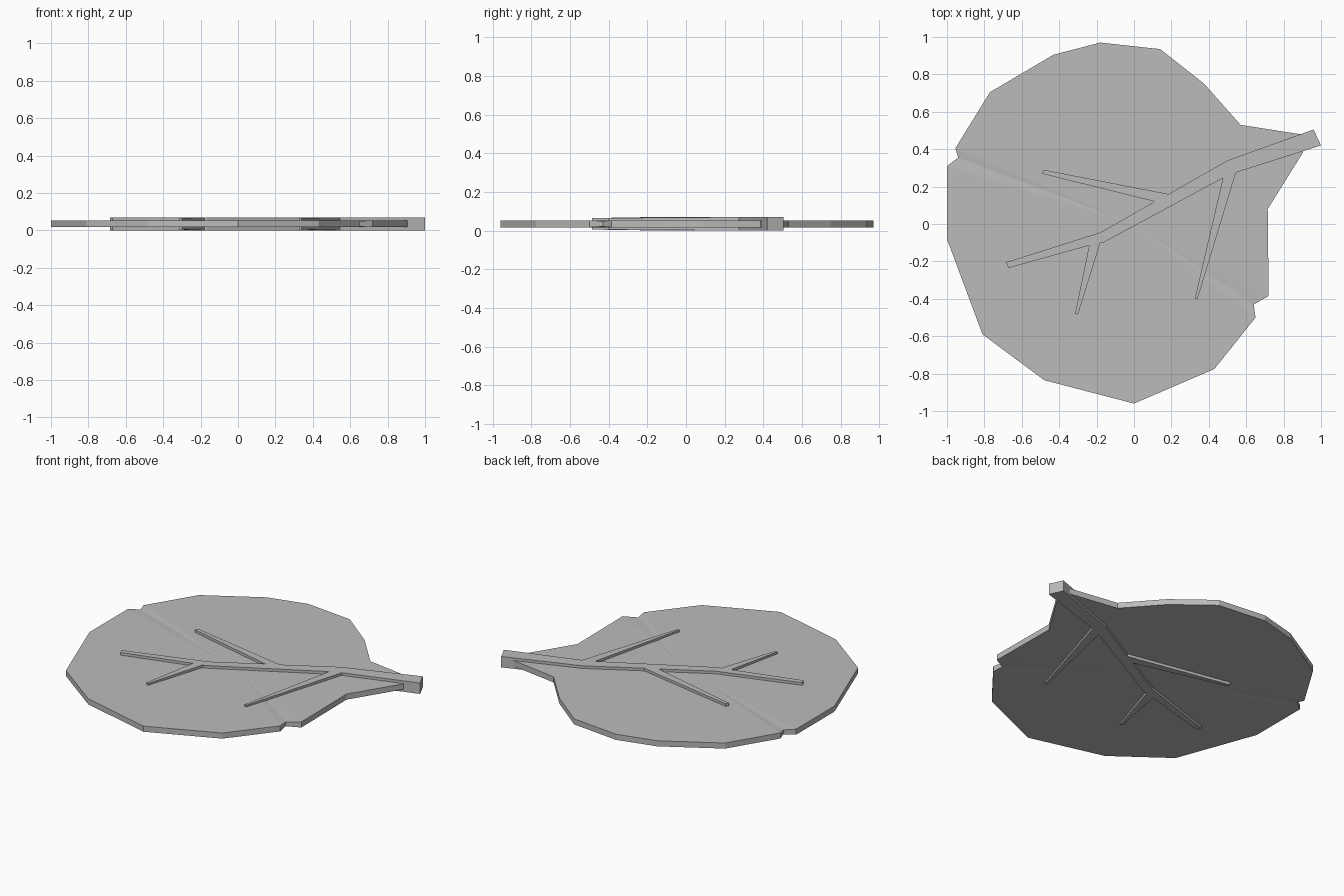
import bpy
import bmesh

MID_HEIGHT = 0.035

default_cube = bpy.data.objects.get("Cube")
if default_cube:
    bpy.data.objects.remove(default_cube, do_unlink=True)

# Single flat grey for the whole leaf
grey = bpy.data.materials.new("plain grey")
grey.use_nodes = True
colour = (0.5, 0.5, 0.5, 1)
grey.diffuse_color = colour
grey.node_tree.nodes["Principled BSDF"].inputs["Base Color"].default_value = colour


def make_slab(name, patches, half_thickness):
    """Flat patches sharing corner points, thickened evenly about the mid height."""
    bm = bmesh.new()
    corners = {}
    for patch in patches:
        for point in patch:
            if point not in corners:
                corners[point] = bm.verts.new((*point, -half_thickness(point)))
        bm.faces.new([corners[point] for point in patch])
    result = bmesh.ops.extrude_face_region(bm, geom=bm.faces[:], use_keep_orig=True)
    for item in result["geom"]:
        if isinstance(item, bmesh.types.BMVert):
            item.co.z = -item.co.z
    bmesh.ops.recalc_face_normals(bm, faces=bm.faces[:])
    mesh = bpy.data.meshes.new(name)
    bm.to_mesh(mesh)
    bm.free()
    mesh.materials.append(grey)
    slab = bpy.data.objects.new(name, mesh)
    slab.location.z = MID_HEIGHT
    bpy.context.collection.objects.link(slab)
    return slab


# Leaf blade: a fan of facets around the centre, with a nick on each side
rim = [(-0.18, 0.97), (0.14, 0.935), (0.375, 0.75), (0.57, 0.53), (0.89, 0.48),
       (0.905, 0.385), (0.715, 0.08), (0.72, -0.385), (0.64, -0.43), (0.65, -0.5),
       (0.43, -0.775), (0.0, -0.96), (-0.48, -0.835), (-0.81, -0.59), (-1.0, -0.08),
       (-1.0, 0.31), (-0.94, 0.355), (-0.955, 0.405), (-0.77, 0.705), (-0.43, 0.905)]
nicks = {(-0.94, 0.355), (0.64, -0.43)}
centre = (0.0, 0.0)
fan = [(centre, rim[i], rim[i - 1]) for i in range(len(rim))]


def blade_thickness(point):
    return 0.014 if point in nicks else 0.018


make_slab("leaf_blade", fan, blade_thickness)

# Stem and midrib, with the three side veins branching off their shared corners
midrib = [(0.96, 0.505), (0.5, 0.34), (0.185, 0.16), (0.11, 0.12), (-0.18, -0.045),
          (-0.685, -0.205), (-0.67, -0.235), (-0.24, -0.115), (-0.18, -0.1),
          (-0.165, -0.1), (0.475, 0.245), (0.545, 0.275), (1.0, 0.42)]
upper_vein = [midrib[3], midrib[2], (-0.485, 0.29), (-0.495, 0.27)]
lower_vein = [midrib[8], midrib[7], (-0.315, -0.48), (-0.3, -0.485)]
right_vein = [midrib[11], midrib[10], (0.325, -0.4), (0.34, -0.4)]


def vein_thickness(point):
    return 0.03 if point[1] < -0.3 else MID_HEIGHT


make_slab("stem_and_veins", [midrib, upper_vein, lower_vein, right_vein], vein_thickness)
